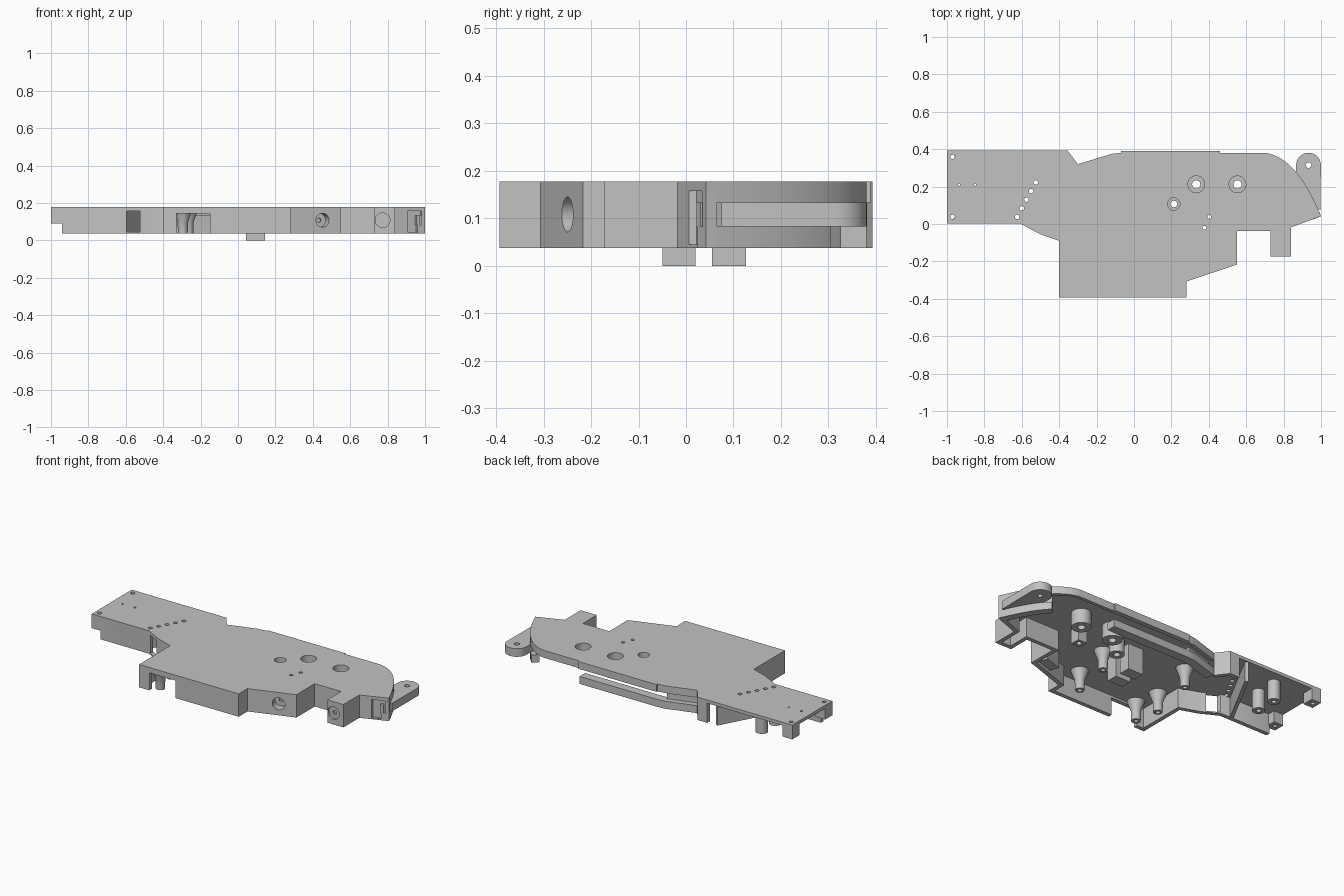
import bpy, bmesh, math
from mathutils import Vector

if "Cube" in bpy.data.objects:
    bpy.data.objects.remove(bpy.data.objects["Cube"])

grey = bpy.data.materials.new("plain_grey")
grey.use_nodes = True
grey.diffuse_color = (0.54, 0.54, 0.54, 1)
grey.node_tree.nodes["Principled BSDF"].inputs["Base Color"].default_value = grey.diffuse_color
made = []


def finish(name, bm):
    bmesh.ops.recalc_face_normals(bm, faces=bm.faces)
    mesh = bpy.data.meshes.new(name)
    bm.to_mesh(mesh)
    bm.free()
    mesh.materials.append(grey)
    ob = bpy.data.objects.new(name, mesh)
    bpy.context.collection.objects.link(ob)
    made.append(ob)
    return ob


def prism(name, pts, z0, z1):
    bm = bmesh.new()
    face = bm.faces.new([bm.verts.new((x, y, z0)) for x, y in pts])
    top = bmesh.ops.extrude_face_region(bm, geom=[face])["geom"]
    for v in top:
        if isinstance(v, bmesh.types.BMVert):
            v.co.z = z1
    return finish(name, bm)


def box(name, x0, x1, y0, y1, z0, z1):
    return prism(name, [(x0, y0), (x1, y0), (x1, y1), (x0, y1)], z0, z1)


def offset(path, d):
    """Shift an open path to its left by d, with mitred corners."""
    p = [Vector(q) for q in path]
    norms = []
    for a, b in zip(p, p[1:]):
        t = (b - a).normalized()
        norms.append(Vector((-t.y, t.x)))
    out = []
    for i, q in enumerate(p):
        a, b = norms[max(i - 1, 0)], norms[min(i, len(norms) - 1)]
        out.append(tuple(q + (a + b) * (d / (1 + a.dot(b)))))
    return out


def wall(name, path, z0, z1, d0=0.0, d1=0.025):
    return prism(name, offset(path, d0) + offset(path, d1)[::-1], z0, z1)


def lathe(name, x, y, profile, n=32):
    """Turn a closed (radius, z) loop about a vertical axis."""
    bm = bmesh.new()
    rings = []
    for k in range(n):
        a = math.tau * k / n
        rings.append([bm.verts.new((x + r * math.cos(a), y + r * math.sin(a), z))
                      for r, z in profile])
    m = len(profile)
    for k in range(n):
        r0, r1 = rings[k], rings[(k + 1) % n]
        for j in range(m):
            bm.faces.new((r0[j], r1[j], r1[(j + 1) % m], r0[(j + 1) % m]))
    return finish(name, bm)


def half_circle(x, y, r, n=24):
    return [(x + r * math.cos(math.pi * k / n), y + r * math.sin(math.pi * k / n))
            for k in range(n + 1)]


def bore(centre, r, direction, depth):
    """Round cutter centred on a point and lying along a direction."""
    bm = bmesh.new()
    bmesh.ops.create_cone(bm, cap_ends=True, segments=32, radius1=r, radius2=r, depth=depth)
    turn = Vector((0, 0, 1)).rotation_difference(Vector(direction))
    bm.transform(turn.to_matrix().to_4x4())
    bmesh.ops.translate(bm, verts=bm.verts, vec=centre)
    return finish("cutter", bm)


def cut(ob, cutters):
    for c in cutters:
        c.hide_render = True
        mod = ob.modifiers.new("cut", "BOOLEAN")
        mod.operation, mod.solver, mod.object = "DIFFERENCE", "EXACT", c
    graph = bpy.context.evaluated_depsgraph_get()
    mesh = bpy.data.meshes.new_from_object(ob.evaluated_get(graph))
    ob.modifiers.clear()
    ob.data = mesh
    for c in cutters:
        made.remove(c)
        bpy.data.objects.remove(c)


BOTTOM, UNDER, TOP = 0.037, 0.158, 0.178

# Outline, counter-clockwise
front = [(-0.94, 0.003), (-0.61, 0.003), (-0.5, -0.055), (-0.4, -0.09), (-0.4, -0.393),
         (0.28, -0.393), (0.28, -0.307), (0.55, -0.217), (0.55, -0.038), (0.73, -0.038),
         (0.73, -0.173), (0.84, -0.173), (0.84, -0.018), (1, 0.042)]
p0, p1, p2 = Vector((1, 0.042)), Vector((0.87, 0.36)), Vector((0.7, 0.38))
arc = [tuple(p0 * (1 - t) ** 2 + p1 * 2 * t * (1 - t) + p2 * t * t)
       for t in [k / 16 for k in range(17)]]
back = [(0.46, 0.38), (-0.07, 0.38), (-0.12, 0.375), (-0.3, 0.32)]
notch = [(-0.3, 0.32), (-0.355, 0.393), (-0.42, 0.393)]

# Top plate with drilled and countersunk holes
plate = prism("top_plate", [(-1, 0.003)] + front[1:] + arc[1:] + back + [notch[1], (-1, 0.393)],
              UNDER, TOP)
sunk = [(0.333, 0.212, 0.045, 0.022), (0.553, 0.212, 0.045, 0.022), (0.213, 0.107, 0.033, 0.018)]
drill = [(-0.97, 0.36, 0.012), (-0.97, 0.038, 0.012), (-0.935, 0.21, 0.006),
         (-0.85, 0.21, 0.006), (0.402, 0.038, 0.01), (0.377, -0.02, 0.01)]
drill += [(-0.625 + 0.025 * k, 0.038 + 0.046 * k, 0.012) for k in range(5)]
drill += [s[:3] for s in sunk]
cut(plate, [bore((x, y, 0.17), r, (0, 0, 1), 0.06) for x, y, r in drill])
box("rear_edge_strip", -0.07, 0.46, 0.378, 0.389, 0.133, TOP)

# Front wall with its openings
skirt = wall("front_wall", front, BOTTOM, UNDER)
slant, eye = (0.33, -0.94, 0), (0.452, -0.25, 0.108)
cut(skirt, [
    box("cutter", -0.33, -0.15, -0.42, -0.35, 0.0, 0.145),
    box("cutter", -0.595, -0.525, -0.1, 0.05, 0.045, 0.165),
    bore(eye, 0.037, slant, 0.08),
    bore((0.773, -0.173, 0.108), 0.039, (0, 1, 0), 0.024),
    bore((0.773, -0.173, 0.108), 0.012, (0, 1, 0), 0.04),
    prism("cutter", [(0.905, -0.02), (0.98, 0.007), (0.98, 0.05), (0.905, 0.022)],
          0.045, 0.162)])

# Deep socket behind the slanted front wall
socket = wall("screw_socket", [(0.4, -0.267), (0.51, -0.23)], 0.06, UNDER, 0.02, 0.08)
cut(socket, [bore(eye, 0.037, slant, 0.11), bore(eye, 0.012, slant, 0.14)])

# Slanting partition under the row of holes
wall("partition", [(-0.665, 0.02), (-0.47, 0.38)], BOTTOM, UNDER, 0, 0.02)

# Rear rim, grooved curved end and lower lip with an open slot above it
curved_end = [p for p in arc if p[1] < 0.31]
wall("rear_rim", arc + back, 0.133, UNDER, 0, 0.02)
wall("curved_end_lip", curved_end, BOTTOM, 0.083, 0, 0.045)
wall("groove_back", curved_end, 0.083, 0.133, 0.03, 0.05)
wall("rear_lip", back, BOTTOM, 0.083, 0, 0.055)
wall("slot_end", [(-0.12, 0.375), (-0.3, 0.32)], 0.083, 0.133, 0.035, 0.055)
wall("notch_wall", notch, BOTTOM, UNDER)

# Side lug
lug = [(0.96, 0.09), (0.997, 0.075)] + half_circle(0.933, 0.315, 0.066) + [(0.867, 0.2)]
cut(prism("side_lug", lug, 0.083, 0.133),
    [bore((0.933, 0.315, 0.1), 0.015, (0, 0, 1), 0.2)])

# Corner blocks at the narrow end
for side, y0 in (("front", 0.003), ("rear", 0.323)):
    block = box(side + "_corner_block", -1, -0.935, y0, y0 + 0.07, 0.09, UNDER)
    cut(block, [bore((-0.97, y0 + 0.036, 0.12), 0.012, (0, 0, 1), 0.2)])

# Countersunk bosses
for i, (x, y, R, r) in enumerate(sunk):
    lathe(f"countersunk_boss_{i + 1}", x, y,
          [(r, 0.07), (R + 0.01, 0.07), (R + 0.01, UNDER), (R, UNDER), (R, 0.11), (r, 0.11)])

# Flared screw posts
for i, (x, y) in enumerate([(0.2, -0.025), (0.155, -0.275), (-0.325, -0.185),
                            (-0.295, -0.335), (-0.265, 0.115)]):
    lathe(f"screw_post_{i + 1}", x, y,
          [(0.012, BOTTOM), (0.026, BOTTOM), (0.028, 0.1), (0.05, UNDER), (0.012, UNDER)])

# Straight posts at the narrow end
for i, (x, y) in enumerate([(-0.735, 0.18), (-0.735, 0.31)]):
    lathe(f"round_post_{i + 1}", x, y,
          [(0.014, BOTTOM), (0.035, BOTTOM), (0.035, UNDER), (0.014, UNDER)])

# Square boss and two long feet
cut(box("square_boss", 0.42, 0.48, 0.04, 0.1, 0.07, UNDER),
    [bore((0.45, 0.07, 0.07), 0.015, (0, 0, 1), 0.1)])
box("front_foot", 0.043, 0.145, -0.05, 0.02, 0, UNDER)
box("rear_foot", 0.043, 0.145, 0.055, 0.126, 0, UNDER)

# Smooth the round surfaces, keep edges crisp
bpy.ops.object.select_all(action="DESELECT")
for ob in made:
    ob.select_set(True)
bpy.context.view_layer.objects.active = plate
bpy.ops.object.shade_smooth_by_angle(angle=math.radians(30))
